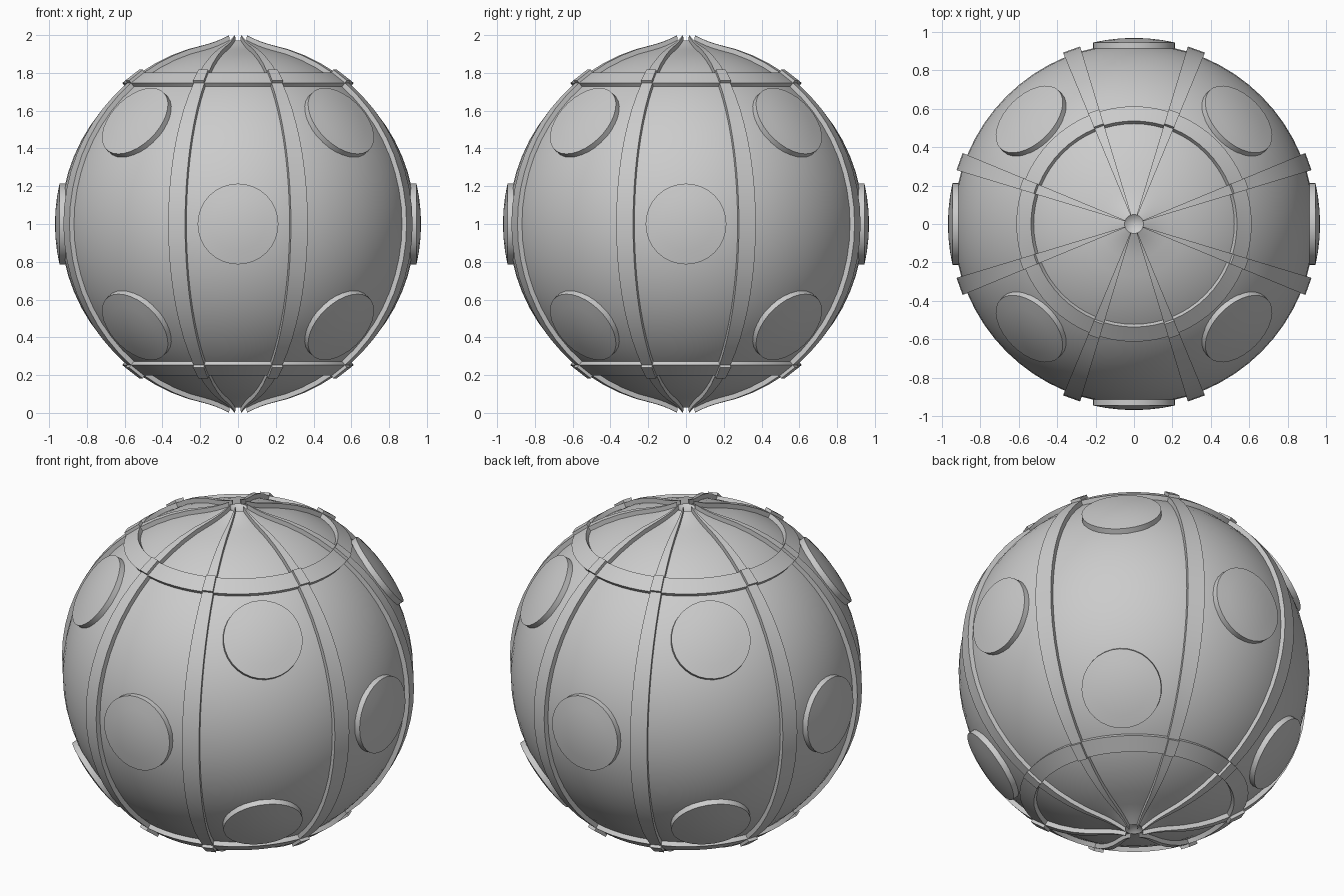
import bpy, bmesh
from math import sin, cos, radians, pi
from mathutils import Vector

if "Cube" in bpy.data.objects:
    bpy.data.objects.remove(bpy.data.objects["Cube"])

BASE, RAISED, CROSS = 0.94, 0.966, 0.983   # shell, strap and crossing radii
STEP = 5.625                               # one sphere segment in degrees
CENTRE = Vector((0, 0, 1))


def point(lat, lon, radius):
    """Point on the ball, with the surface flaring up into a lip at each pole."""
    a, b = radians(lat), radians(lon)
    r, z = radius * cos(a), radius * sin(a)
    lip = 0.034 * max(0, min(1, (0.2 - r) / 0.15)) ** 2
    if abs(lat) == 90:
        lip, r = -0.005, 0
    z += lip if lat > 0 else -lip
    return CENTRE + Vector((r * cos(b), r * sin(b), z))


def loft(name, sections, closed_path, closed_section):
    """Skin a list of equal-length point sections."""
    bm = bmesh.new()
    rows = [[bm.verts.new(p) for p in s] for s in sections]
    n, m = len(rows), len(rows[0])
    for i in range(n if closed_path else n - 1):
        for j in range(m if closed_section else m - 1):
            a, b = rows[i], rows[(i + 1) % n]
            k = (j + 1) % m
            bm.faces.new((a[j], a[k], b[k], b[j]))
    if closed_section and not closed_path:
        bm.faces.new(rows[0])
        bm.faces.new(rows[-1])
    bmesh.ops.remove_doubles(bm, verts=bm.verts, dist=1e-5)
    bmesh.ops.recalc_face_normals(bm, faces=bm.faces)
    return finish(name, bm)


def finish(name, bm):
    mesh = bpy.data.meshes.new(name)
    bm.to_mesh(mesh)
    bm.free()
    ob = bpy.data.objects.new(name, mesh)
    bpy.context.collection.objects.link(ob)
    bpy.ops.object.select_all(action='DESELECT')
    ob.select_set(True)
    bpy.context.view_layer.objects.active = ob
    bpy.ops.object.shade_smooth_by_angle(angle=radians(30))
    return ob


# Ball shell with a small dimple at each pole
half = [STEP * i for i in range(15)] + [81, 83, 85, 87]
lats = [-v for v in reversed(half[1:])] + half
shell_lats = [-90] + lats + [90]
loft("ball_shell", [[point(t, STEP * i, BASE) for t in shell_lats] for i in range(64)],
     True, False)

# Eight pole-to-pole straps, thicker where they cross the rings
lo, hi = 9 * STEP, 10 * STEP
path = []
for t in lats:
    if abs(t) in (lo, hi):
        outward_first = abs(t) == (hi if t < 0 else lo)
        pair = [RAISED, CROSS] if outward_first else [CROSS, RAISED]
        path += [(t, r) for r in pair]
    else:
        path.append((t, RAISED))
for quarter in range(4):
    for side in (-1, 1):
        l0 = quarter * 90 + side * 3 * STEP
        l1 = quarter * 90 + side * 4 * STEP
        secs = [[point(t, l0, r), point(t, l1, r),
                 point(t, l1, BASE - 0.02), point(t, l0, BASE - 0.02)] for t, r in path]
        loft(f"strap_{quarter}_{'a' if side < 0 else 'b'}", secs, False, True)

# Upper and lower rings
for name, s in (("upper_ring", 1), ("lower_ring", -1)):
    secs = [[point(s * lo, STEP * i, RAISED), point(s * hi, STEP * i, RAISED),
             point(s * hi, STEP * i, BASE - 0.02), point(s * lo, STEP * i, BASE - 0.02)]
            for i in range(64)]
    loft(name, secs, True, True)


# Domed round studs: four on the equator, eight on the cube diagonals
def stud(name, direction):
    rot = direction.to_track_quat('Z', 'Y')
    rad, top = 0.214, 0.969
    prof = [(rad, 0.9)] + [(rad * f, (top ** 2 - (rad * f) ** 2) ** 0.5)
                           for f in (1, 0.67, 0.33, 0)]
    secs = [[CENTRE + rot @ Vector((r * cos(a), r * sin(a), z)) for r, z in prof]
            for a in (2 * pi * i / 32 for i in range(32))]
    loft(name, secs, True, False)


dirs = [(1, 0, 0), (-1, 0, 0), (0, 1, 0), (0, -1, 0)]
dirs += [(x, y, z) for x in (-1, 1) for y in (-1, 1) for z in (-1, 1)]
for i, d in enumerate(dirs):
    stud(f"stud_{i + 1}", Vector(d).normalized())
